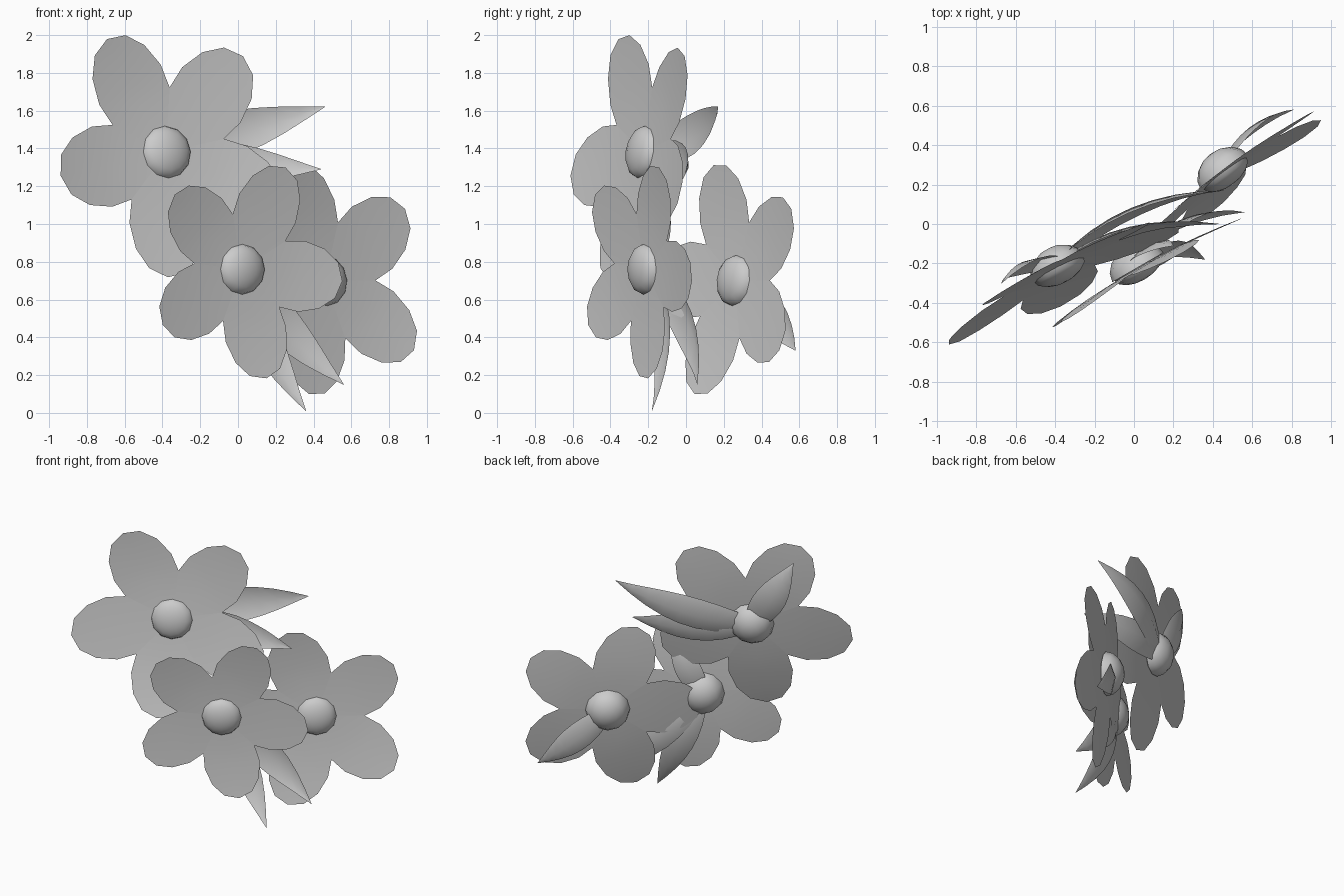
import bpy
import bmesh
from math import sin, cos, pi, radians, tan
from mathutils import Vector, Matrix

cube = bpy.data.objects.get("Cube")
if cube:
    bpy.data.objects.remove(cube, do_unlink=True)

grey = bpy.data.materials.new("soft_grey")
grey.use_nodes = True
COLOUR = (0.6, 0.6, 0.6, 1)
grey.diffuse_color = COLOUR
grey.node_tree.nodes["Principled BSDF"].inputs["Base Color"].default_value = COLOUR


def finish(name, mesh):
    mesh.materials.append(grey)
    mesh.shade_smooth()
    obj = bpy.data.objects.new(name, mesh)
    bpy.context.collection.objects.link(obj)
    return obj


def add_mesh(name, verts, faces):
    mesh = bpy.data.meshes.new(name)
    mesh.from_pydata(verts, [], faces)
    return finish(name, mesh)


def flower_frame(centre, turn, tilt):
    """Local x and y lie in the flower, local z points out of its face."""
    u = Vector((cos(turn), sin(turn), 0))
    up = Vector((0, 0, 1))
    v = up * cos(tilt) - u.cross(up) * sin(tilt)
    frame = Matrix((u, v, u.cross(v))).transposed().to_4x4()
    frame.translation = centre
    return frame


# Petal outline: distance along the petal, half width
NOTCH = 0.41
PETAL = [(NOTCH, NOTCH * tan(pi / 5)), (0.6, 0.32), (0.8, 0.27), (0.945, 0.16)]


def add_petals(name, frame, radius, start):
    verts, faces = [Vector((0, 0, 0))], []

    def point(along, side, angle):
        x, y = along * radius, side * radius
        p = Vector((x * cos(angle) - y * sin(angle),
                    x * sin(angle) + y * cos(angle), 0))
        p.z = 0.14 * p.length_squared      # gentle cup
        verts.append(p)
        return len(verts) - 1

    for k in range(5):
        angle = start + k * 2 * pi / 5
        rows = [[point(a, s * h, angle) for s in (-1, 0, 1)] for a, h in PETAL]
        tip = point(1, 0, angle)
        for i in (0, 1):
            faces.append((0, rows[0][i], rows[0][i + 1]))
            for low, high in zip(rows, rows[1:]):
                faces.append((low[i], high[i], high[i + 1], low[i + 1]))
            faces.append((rows[-1][i], tip, rows[-1][i + 1]))
    add_mesh(name, [frame @ p for p in verts], faces)


def add_dome(name, frame, radius, depth):
    """Half ellipsoid on the flower plane; a negative depth points backward."""
    bm = bmesh.new()
    bmesh.ops.create_uvsphere(bm, u_segments=12, v_segments=8, radius=1)
    below = [v for v in bm.verts if v.co.z * depth < -0.001]
    bmesh.ops.delete(bm, geom=below, context='VERTS')
    mesh = bpy.data.meshes.new(name)
    bm.to_mesh(mesh)
    bm.free()
    obj = finish(name, mesh)
    obj.matrix_world = frame @ Matrix.Diagonal((radius, radius, abs(depth), 1))


def add_leaf(name, frame, tip, width):
    """Pointed leaf with a creased midrib, arching behind the flower."""
    normal = frame.to_3x3() @ Vector((0, 0, 1))
    base = frame.translation - normal * 0.04
    tip = Vector(tip)
    span = tip - base
    bend = (base + tip) / 2 - normal * span.length * 0.22
    side = span.cross(normal).normalized()
    verts, faces, steps = [], [], 8
    for i in range(steps + 1):
        t = i / steps
        mid = base * (1 - t) ** 2 + bend * 2 * t * (1 - t) + tip * t * t
        half = width * max(sin(pi * (0.15 + 0.85 * t)), 0.01)
        for s in (-1, 0, 1):
            verts.append(mid + side * s * half + normal * abs(s) * half * 0.3)
    for i in range(steps):
        for j in (0, 1):
            a = i * 3 + j
            faces.append((a, a + 1, a + 4, a + 3))
    add_mesh(name, verts, faces)


# name, centre, turn, tilt, petal radius, first petal angle, centre radius, leaves
FLOWERS = [
    ("upper", (-0.38, -0.23, 1.38), 27, 9, 0.685, 47.5, 0.142,
     [((0.46, 0.17, 1.62), 0.12), ((0.44, 0.0, 1.29), 0.11),
      ((-0.67, -0.3, 1.87), 0.11)]),
    ("front", (0.02, -0.22, 0.76), 30, 0, 0.59, -6, 0.135,
     [((0.56, 0.06, 0.15), 0.11), ((0.36, -0.18, 0.01), 0.1),
      ((0.2, -0.11, 1.2), 0.09)]),
    ("rear", (0.46, 0.26, 0.7), 37, 6, 0.64, 36, 0.137,
     [((0.81, 0.58, 0.33), 0.1)]),
]

for name, centre, turn, tilt, radius, start, ball, leaves in FLOWERS:
    frame = flower_frame(Vector(centre), radians(turn), radians(tilt))
    add_petals(name + "_flower_petals", frame, radius, radians(start))
    add_dome(name + "_flower_centre", frame, ball, 0.07)
    add_dome(name + "_flower_back_cup", frame, 0.15, -0.12)
    for n, (tip, width) in enumerate(leaves, 1):
        add_leaf(f"{name}_flower_leaf_{n}", frame, tip, width)
